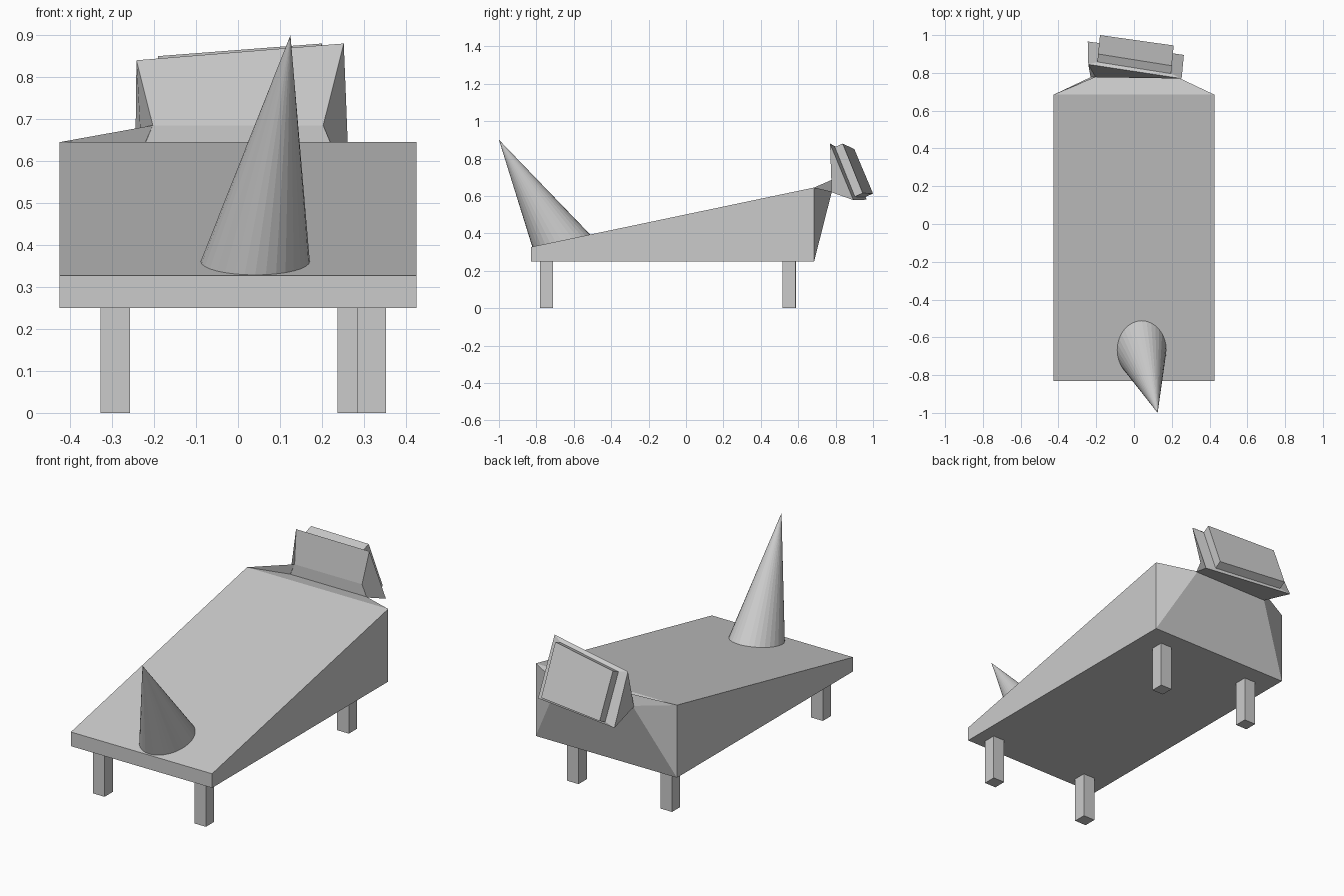
import bpy, bmesh
from mathutils import Matrix, Vector

if "Cube" in bpy.data.objects:
    bpy.data.objects.remove(bpy.data.objects["Cube"])


def finish(name, bm):
    bmesh.ops.recalc_face_normals(bm, faces=bm.faces)
    mesh = bpy.data.meshes.new(name)
    bm.to_mesh(mesh)
    bm.free()
    obj = bpy.data.objects.new(name, mesh)
    bpy.context.collection.objects.link(obj)
    return obj


def loft(name, rings):
    """Skin a series of four-cornered rings and cap both ends."""
    bm = bmesh.new()
    loops = [[bm.verts.new(p) for p in ring] for ring in rings]
    for a, b in zip(loops, loops[1:]):
        for i in range(4):
            j = (i + 1) % 4
            bm.faces.new((a[i], a[j], b[j], b[i]))
    bm.faces.new(loops[0])
    bm.faces.new(loops[-1])
    return finish(name, bm)


def rect(half_w, y, z0, z1, half_w_top=None):
    t = half_w if half_w_top is None else half_w_top
    return [(-t, y, z1), (t, y, z1), (half_w, y, z0), (-half_w, y, z0)]


# Wedge body, pinched at the rear into a narrow neck edge
loft("body", [
    rect(0.425, -0.83, 0.25, 0.327),
    rect(0.425, 0.685, 0.25, 0.645),
    rect(0.23, 0.777, 0.612, 0.624),
])

# Head: flares from the neck to a tilted plate
# with a raised block on its rear face
block_outer = [(-0.19, 0.9, 0.85), (0.2, 0.838, 0.88),
               (0.21, 0.945, 0.615), (-0.18, 1.0, 0.613)]
depth = Vector((0.004, 0.042, 0.019))
loft("head", [
    rect(0.23, 0.777, 0.62, 0.685, 0.203),
    [(-0.242, 0.845, 0.84), (0.252, 0.77, 0.88),
     (0.264, 0.895, 0.578), (-0.245, 0.966, 0.58)],
    [Vector(p) - depth for p in block_outer],
    block_outer,
])

# Small triangular web on the left of the neck
bm = bmesh.new()
bm.faces.new([bm.verts.new(p) for p in (
    (-0.425, 0.685, 0.645), (-0.23, 0.777, 0.624), (-0.203, 0.777, 0.685))])
finish("neck_web", bm)

# Leaning cone with its base lying on the sloping top
base, apex = Vector((0.041, -0.667, 0.361)), Vector((0.125, -1.0, 0.9))
shear = Matrix((
    (0.13, 0, apex.x - base.x, base.x),
    (0, 0.155, apex.y - base.y, base.y),
    (0, 0.0325, apex.z - base.z, base.z),
    (0, 0, 0, 1),
))
bm = bmesh.new()
bmesh.ops.create_cone(bm, cap_ends=True, segments=32, radius1=1, radius2=0,
                      depth=1, matrix=shear @ Matrix.Translation((0, 0, 0.5)))
finish("cone", bm)

# Four square legs
for name, x, y in (("front_left_leg", -0.292, -0.745),
                   ("front_right_leg", 0.318, -0.745),
                   ("rear_left_leg", -0.292, 0.552),
                   ("rear_right_leg", 0.272, 0.55)):
    bm = bmesh.new()
    bmesh.ops.create_cube(bm, size=1, matrix=Matrix.Translation((x, y, 0.125))
                          @ Matrix.Diagonal((0.07, 0.07, 0.25, 1)))
    finish(name, bm)
